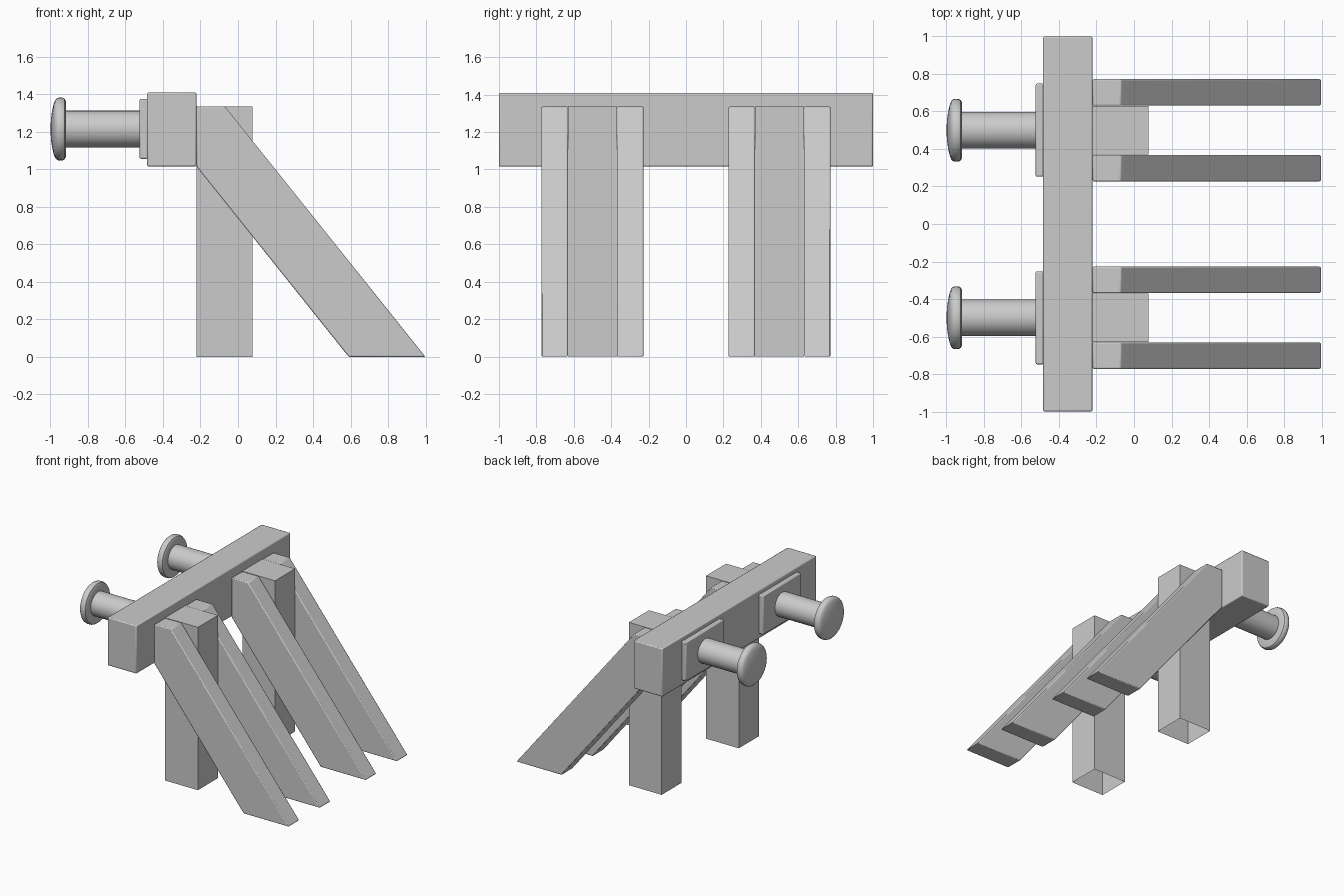
import bpy, bmesh, math
from mathutils import Matrix

if "Cube" in bpy.data.objects:
    bpy.data.objects.remove(bpy.data.objects["Cube"])


def finish(bm, name, bevel=0.0):
    bmesh.ops.recalc_face_normals(bm, faces=bm.faces)
    me = bpy.data.meshes.new(name)
    bm.to_mesh(me)
    bm.free()
    ob = bpy.data.objects.new(name, me)
    bpy.context.collection.objects.link(ob)
    if bevel:
        mod = ob.modifiers.new("soft_edges", 'BEVEL')
        mod.width = bevel
        mod.segments = 2
        mod.limit_method = 'ANGLE'
    bpy.ops.object.select_all(action='DESELECT')
    bpy.context.view_layer.objects.active = ob
    ob.select_set(True)
    bpy.ops.object.shade_smooth_by_angle(angle=math.radians(35))
    return ob


def prism(name, outline, y0, y1, bevel=0.0, open_bottom=False):
    """Extrude an (x, z) outline from y0 to y1."""
    bm = bmesh.new()
    face = bm.faces.new([bm.verts.new((x, y0, z)) for x, z in outline])
    ext = bmesh.ops.extrude_face_region(bm, geom=[face], use_keep_orig=True)
    verts = [v for v in ext["geom"] if isinstance(v, bmesh.types.BMVert)]
    bmesh.ops.translate(bm, vec=(0, y1 - y0, 0), verts=verts)
    bmesh.ops.recalc_face_normals(bm, faces=bm.faces)
    if open_bottom:
        low = [f for f in bm.faces if all(v.co.z < 1e-4 for v in f.verts)]
        bmesh.ops.delete(bm, geom=low, context='FACES_ONLY')
    return finish(bm, name, bevel)


def rect(x0, x1, z0, z1):
    return [(x0, z0), (x1, z0), (x1, z1), (x0, z1)]


def lathe(name, profile, y, z, steps=32):
    """Spin an (x, radius) profile about an axis along x."""
    bm = bmesh.new()
    vs = [bm.verts.new((x, 0, r)) for x, r in profile]
    edges = [bm.edges.new(pair) for pair in zip(vs, vs[1:])]
    bmesh.ops.spin(bm, geom=vs + edges, cent=(0, 0, 0), axis=(1, 0, 0),
                   angle=math.tau, steps=steps, use_merge=True)
    bmesh.ops.remove_doubles(bm, verts=bm.verts, dist=1e-5)
    bmesh.ops.transform(bm, matrix=Matrix.Translation((0, y, z)), verts=bm.verts)
    return finish(bm, name)


# Cross beam
prism("cross_beam", rect(-0.485, -0.222, 1.015, 1.41), -1.0, 1.0, 0.008)

brace = [(-0.22, 1.013), (0.59, 0.0), (1.0, 0.0), (-0.07, 1.336), (-0.22, 1.336)]
head = [(-1.0, 0), (-0.998, 0.05), (-0.992, 0.095), (-0.983, 0.135),
        (-0.975, 0.155), (-0.965, 0.165), (-0.953, 0.168), (-0.935, 0.167),
        (-0.924, 0.161), (-0.918, 0.148), (-0.918, 0.098), (-0.52, 0.098)]

for side, c in (("left", 0.5), ("right", -0.5)):
    # Upright post, hollow underneath
    prism(f"post_{side}", rect(-0.22, 0.077, 0.0, 1.336),
          c - 0.13, c + 0.13, open_bottom=True)
    # Sloping braces on both sides of the post
    for n, a in (("outer", 0.131), ("inner", -0.273)):
        prism(f"brace_{side}_{n}", brace, c + a, c + a + 0.142, 0.007)
    # Mounting plate and buffer
    prism(f"buffer_plate_{side}", rect(-0.525, -0.48, 1.056, 1.376),
          c - 0.248, c + 0.248, 0.008)
    lathe(f"buffer_{side}", head, c, 1.215)
